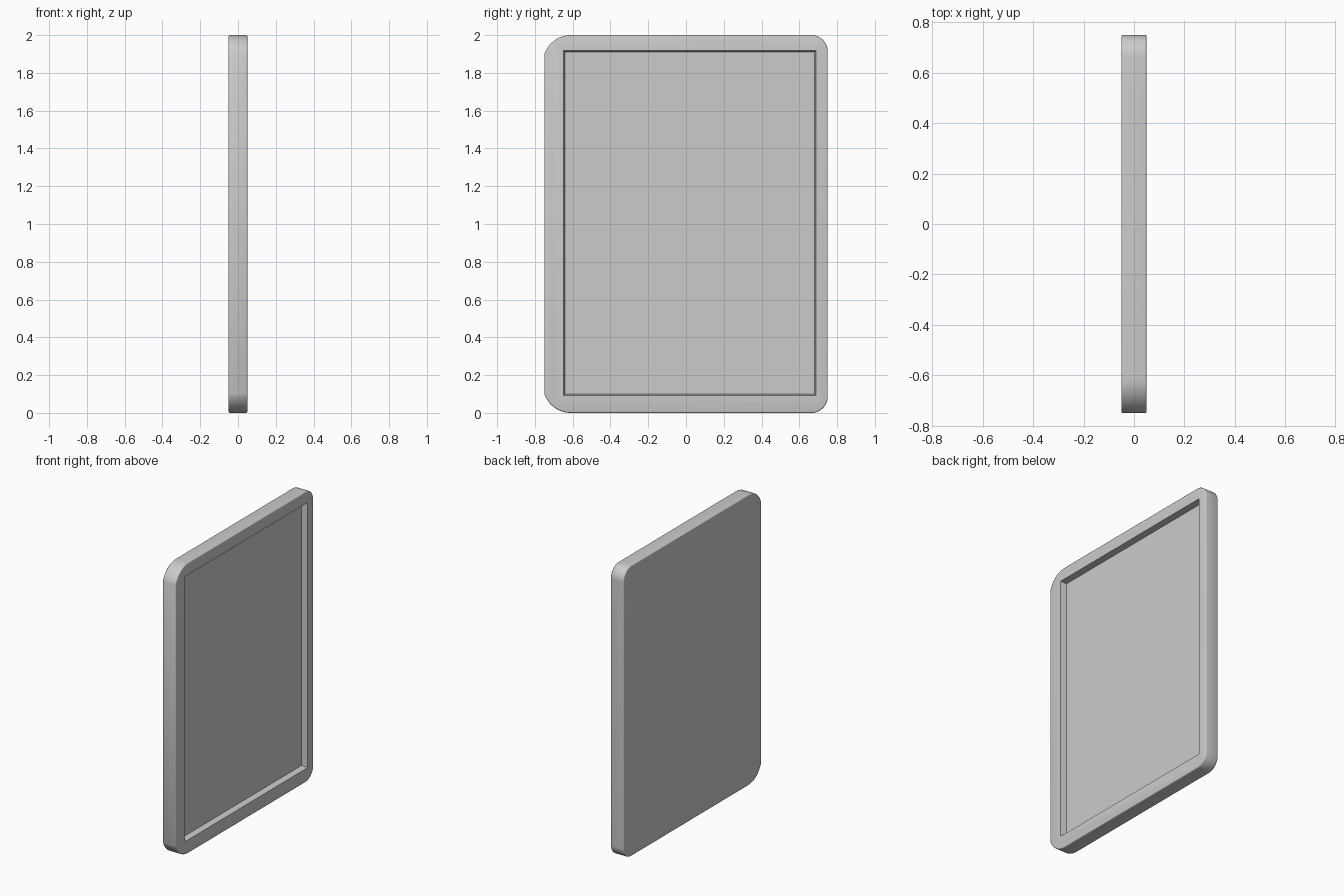
import bpy, bmesh, math

if "Cube" in bpy.data.objects:
    bpy.data.objects.remove(bpy.data.objects["Cube"])


def make_object(name, bm):
    bmesh.ops.recalc_face_normals(bm, faces=bm.faces)
    mesh = bpy.data.meshes.new(name)
    bm.to_mesh(mesh)
    bm.free()
    obj = bpy.data.objects.new(name, mesh)
    bpy.context.collection.objects.link(obj)
    return obj


def loft(name, back, back_x, front, front_x):
    """Close two matching (y, z) outlines into a solid along x."""
    bm = bmesh.new()
    a = [bm.verts.new((back_x, y, z)) for y, z in back]
    b = [bm.verts.new((front_x, y, z)) for y, z in front]
    n = len(a)
    for i in range(n):
        j = (i + 1) % n
        bm.faces.new((a[i], a[j], b[j], b[i]))
    bm.faces.new(a[::-1])
    bm.faces.new(b)
    return make_object(name, bm)


def arc(cy, cz, r, start, end, steps=10):
    angles = [math.radians(start + (end - start) * i / steps) for i in range(steps + 1)]
    return [(cy + r * math.cos(t), cz + r * math.sin(t)) for t in angles]


def rect(y0, y1, z0, z1, grow=0.0):
    return [(y0 - grow, z0 - grow), (y1 + grow, z0 - grow),
            (y1 + grow, z1 + grow), (y0 - grow, z1 + grow)]


# Panel outline: small round corners at +y, broad corners at -y
top = arc(0.665, 1.915, 0.085, 0, 90) + arc(-0.61, 1.852, 0.148, 90, 161.1)
outline = top + [(y, 2 - z) for y, z in reversed(top)]
panel = loft("panel", outline, -0.05, outline, 0.05)
bevel = panel.modifiers.new("soft_edges", 'BEVEL')
bevel.width = 0.007
bevel.segments = 3
bevel.limit_method = 'ANGLE'
bevel.angle_limit = math.radians(40)

# Tapered recess for the inset face
inset = (-0.64, 0.68, 0.1, 1.91)
cutter = loft("recess_cutter", rect(*inset), 0.009, rect(*inset, grow=0.009), 0.06)
cutter.hide_render = True
cut = panel.modifiers.new("recess", 'BOOLEAN')
cut.operation = 'DIFFERENCE'
cut.solver = 'EXACT'
cut.object = cutter

# Bake the modifiers, drop the cutter and smooth the rounded edges
bpy.ops.object.select_all(action='DESELECT')
panel.select_set(True)
bpy.context.view_layer.objects.active = panel
bpy.ops.object.modifier_apply(modifier="soft_edges")
bpy.ops.object.modifier_apply(modifier="recess")
bpy.data.objects.remove(cutter)
bpy.ops.object.shade_smooth_by_angle(angle=math.radians(35))
